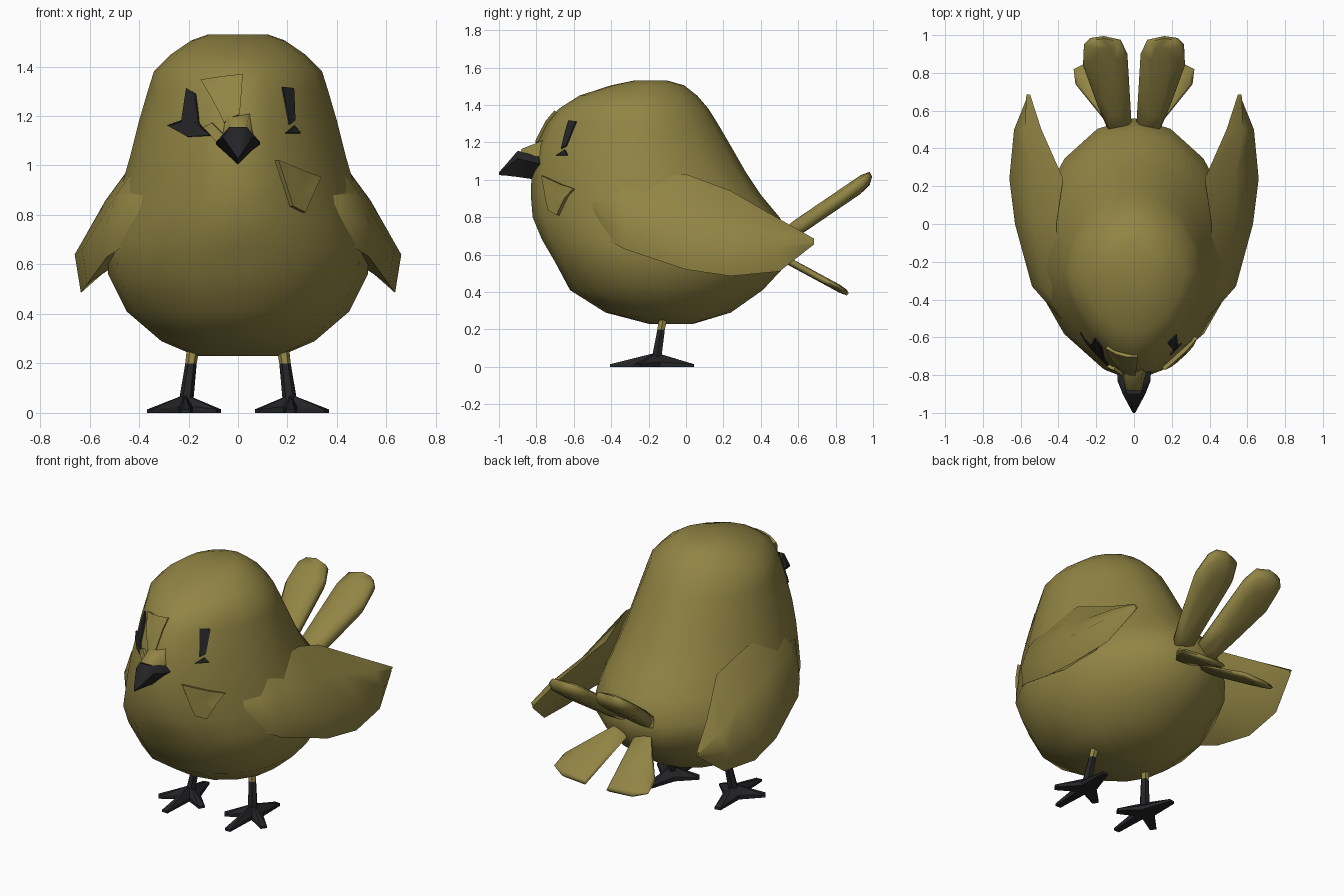
import bpy, bmesh, math
from mathutils import Vector
from mathutils.bvhtree import BVHTree

old = bpy.data.objects.get("Cube")
if old:
    bpy.data.objects.remove(old)


def material(name, color):
    m = bpy.data.materials.new(name)
    m.use_nodes = True
    m.diffuse_color = color
    m.node_tree.nodes["Principled BSDF"].inputs["Base Color"].default_value = color
    return m


olive = material("olive feathers", (0.285, 0.233, 0.058, 1))
black = material("charcoal black", (0.018, 0.018, 0.02, 1))


def finish(name, bm, mat, angle=50):
    bmesh.ops.recalc_face_normals(bm, faces=bm.faces)
    me = bpy.data.meshes.new(name)
    bm.to_mesh(me)
    bm.free()
    ob = bpy.data.objects.new(name, me)
    bpy.context.collection.objects.link(ob)
    me.materials.append(mat)
    bpy.ops.object.select_all(action="DESELECT")
    ob.select_set(True)
    bpy.context.view_layer.objects.active = ob
    bpy.ops.object.shade_smooth_by_angle(angle=math.radians(angle))
    return ob


def loft(name, rings, mat, angle=50):
    """Skin a list of closed rings and cap both ends."""
    bm = bmesh.new()
    rows = [[bm.verts.new(p) for p in r] for r in rings]
    n = len(rows[0])
    for a, b in zip(rows, rows[1:]):
        for i in range(n):
            j = (i + 1) % n
            bm.faces.new((a[i], a[j], b[j], b[i]))
    bm.faces.new(rows[0])
    bm.faces.new(rows[-1])
    bmesh.ops.remove_doubles(bm, verts=bm.verts, dist=0.0005)
    return finish(name, bm, mat, angle)


# Body: height, half width, front y, back y, widest y, front pinch
levels = [
    (0.23, 0.17, -0.20, 0.04, -0.08, 1), (0.29, 0.31, -0.43, 0.24, -0.10, 1),
    (0.41, 0.45, -0.62, 0.41, -0.12, 1), (0.56, 0.525, -0.70, 0.55, -0.12, 1),
    (0.68, 0.53, -0.77, 0.56, -0.14, 1.03), (0.80, 0.50, -0.82, 0.50, -0.18, 1.15),
    (0.92, 0.47, -0.83, 0.40, -0.22, 1.2), (1.04, 0.435, -0.825, 0.32, -0.24, 1.22),
    (1.18, 0.40, -0.80, 0.24, -0.26, 1.28), (1.30, 0.365, -0.745, 0.17, -0.26, 1.25),
    (1.38, 0.34, -0.68, 0.12, -0.26, 1.15), (1.45, 0.27, -0.57, 0.06, -0.26, 1.1),
    (1.505, 0.19, -0.40, -0.01, -0.22, 1), (1.53, 0.12, -0.28, -0.10, -0.19, 1),
]


def body_ring(z, w, front, back, mid, pinch, n=16):
    pts = []
    for i in range(n):
        a = 2 * math.pi * i / n
        c, s = math.cos(a), math.sin(a)
        power = 1.05 if s > 0 else pinch
        reach = (back - mid) if s > 0 else (mid - front)
        pts.append((w * math.copysign(abs(c) ** power, c),
                    mid + reach * math.copysign(abs(s) ** power, s), z))
    return pts


body = loft("body", [body_ring(*l) for l in levels], olive, 80)
surface = BVHTree.FromPolygons([v.co[:] for v in body.data.vertices],
                               [p.vertices[:] for p in body.data.polygons])


def on_body(x, z):
    hit = surface.ray_cast(Vector((x, -3, z)), Vector((0, 1, 0)))
    return hit[0], hit[1]


def plate(name, outline, mat, lift):
    """Thin plate that follows the front of the body."""
    bm = bmesh.new()
    cx = sum(p[0] for p in outline) / len(outline)
    cz = sum(p[1] for p in outline) / len(outline)
    dense = []
    for a, b in zip(outline, outline[1:] + outline[:1]):
        dense += [(a[0] + (b[0] - a[0]) * t / 3, a[1] + (b[1] - a[1]) * t / 3) for t in range(3)]
    top, low = [], []
    for x, z in dense:
        p, nrm = on_body(x, z)
        top.append(bm.verts.new(p + nrm * lift))
        low.append(bm.verts.new(p - nrm * 0.015))
    p, nrm = on_body(cx, cz)
    mid = bm.verts.new(p + nrm * lift)
    for i in range(len(top)):
        j = (i + 1) % len(top)
        bm.faces.new((top[i], top[j], mid))
        bm.faces.new((low[i], low[j], top[j], top[i]))
    return finish(name, bm, mat, 40)


# Eyes, slightly uneven
plate("right_eye", [(-0.205, 1.31), (-0.17, 1.29), (-0.155, 1.17), (-0.11, 1.12),
                    (-0.20, 1.115), (-0.28, 1.16), (-0.225, 1.175)], black, 0.008)
plate("left_eye", [(0.176, 1.315), (0.222, 1.31), (0.227, 1.18), (0.205, 1.165)], black, 0.008)
plate("left_eye_corner", [(0.19, 1.13), (0.225, 1.16), (0.25, 1.13)], black, 0.008)

# Raised feather patches
plate("cheek_patch", [(0.15, 1.02), (0.32, 0.95), (0.26, 0.81), (0.21, 0.835)], olive, 0.02)
plate("forehead_patch", [(-0.14, 1.34), (0.015, 1.36), (0.0, 1.20), (-0.05, 1.17)], olive, 0.018)
plate("face_tuft", [(-0.13, 1.15), (-0.10, 1.17), (-0.05, 1.12), (-0.08, 1.09)], olive, 0.018)

# Beak: half width, top, bottom for each depth
beak_rings = []
for y, w, top, low in [(-0.74, 0.09, 1.11, 1.00), (-0.83, 0.088, 1.135, 1.005),
                       (-0.90, 0.06, 1.155, 1.015), (-0.96, 0.028, 1.085, 1.022),
                       (-1.0, 0.006, 1.04, 1.025)]:
    side = top - (top - low) * 0.3
    beak_rings.append([(0, y, low), (w, y, side), (w * 0.6, y, top),
                       (-w * 0.6, y, top), (-w, y, side)])
loft("beak", beak_rings, black, 55)
loft("beak_bridge", [[(-0.07, -0.74, 1.12), (0.07, -0.74, 1.12), (0.05, -0.74, 1.22), (-0.05, -0.74, 1.22)],
                     [(-0.045, -0.885, 1.13), (0.045, -0.885, 1.13), (0.035, -0.88, 1.165), (-0.035, -0.88, 1.165)]],
     olive, 80)

# Wing sections: y, then top, outer, bottom and inner (x, z)
wing_sections = [
    (-0.50, (0.36, 0.90), (0.39, 0.82), (0.39, 0.72), (0.30, 0.82)),
    (-0.33, (0.41, 1.00), (0.54, 0.74), (0.53, 0.63), (0.38, 0.78)),
    (0.00, (0.41, 1.03), (0.63, 0.66), (0.61, 0.52), (0.40, 0.66)),
    (0.24, (0.375, 0.94), (0.66, 0.64), (0.635, 0.485), (0.46, 0.64)),
    (0.50, (0.49, 0.79), (0.635, 0.64), (0.61, 0.51), (0.55, 0.62)),
    (0.685, (0.55, 0.675), (0.56, 0.665), (0.56, 0.655), (0.55, 0.665)),
]


def wing_ring(s, y, top, outer, low, inner):
    bulge = ((top[0] + outer[0]) / 2 + 0.015, (top[1] + outer[1]) / 2 + 0.015)
    return [(s * x, y, z) for x, z in (top, bulge, outer, low, inner)]


def feather(name, s, outline, start, slope, thick):
    """Padded tail feather lying on a slanted plane."""
    cx = sum(p[0] for p in outline) / len(outline)
    cy = sum(p[1] for p in outline) / len(outline)
    rings = []
    for shrink, lift in ((0.4, -1), (0.88, -0.7), (1, 0), (0.88, 0.7), (0.4, 1)):
        ring = []
        for x, y in outline:
            along = cy + (y - cy) * (shrink + 1) / 2
            ring.append((s * (cx + (x - cx) * shrink), along,
                         start + (along - 0.53) * slope + lift * thick))
        rings.append(ring)
    loft(name, rings, olive, 80)


upper = [(0.01, 0.48), (0.13, 0.48), (0.19, 0.62), (0.27, 0.84), (0.265, 0.95),
         (0.23, 0.985), (0.16, 0.995), (0.07, 0.975), (0.035, 0.90), (0.02, 0.65)]
lower = [(0.01, 0.48), (0.10, 0.48), (0.31, 0.74), (0.32, 0.82), (0.24, 0.86), (0.07, 0.87)]

# Broad toes around the foot centre: inner, front, outer, back
toes = [(-0.135, -0.08), (0.0, -0.245), (0.145, -0.10), (0.03, 0.20)]


def foot(name, s, cx, cy):
    bm = bmesh.new()
    rim = []
    for i, toe in enumerate(toes):
        tip = Vector(toe)
        across = Vector((-tip.y, tip.x)).normalized() * 0.018
        rim += [(*(tip - across), 0.014), (*(tip + across), 0.014)]
        notch = (tip.normalized() + Vector(toes[(i + 1) % len(toes)]).normalized()).normalized() * 0.055
        rim.append((*notch, 0.026))
    top = [bm.verts.new((s * (cx + x), cy + y, z)) for x, y, z in rim]
    low = [bm.verts.new((s * (cx + x), cy + y, 0)) for x, y, z in rim]
    peak = bm.verts.new((s * cx, cy, 0.075))
    for i in range(len(top)):
        j = (i + 1) % len(top)
        bm.faces.new((top[i], top[j], peak))
        bm.faces.new((low[i], low[j], top[j], top[i]))
    bm.faces.new(low)
    finish(name, bm, black, 25)


def leg_ring(s, x, y, z, r):
    return [(s * (x + r * math.cos(i * math.pi / 3)), y + r * math.sin(i * math.pi / 3), z) for i in range(6)]


# Mirrored parts
for side, s in (("left", 1), ("right", -1)):
    loft(side + "_wing", [wing_ring(s, *w) for w in wing_sections], olive, 60)
    feather(side + "_upper_tail_feather", s, upper, 0.70, 0.68, 0.05)
    feather(side + "_lower_tail_feather", s, lower, 0.575, -0.54, 0.022)
    leg = loft(side + "_leg", [leg_ring(s, 0.212, -0.16, 0.03, 0.03), leg_ring(s, 0.19, -0.133, 0.20, 0.023),
                               leg_ring(s, 0.18, -0.12, 0.27, 0.026)], black)
    leg.data.materials.append(olive)
    for p in leg.data.polygons:
        if p.center.z > 0.2:
            p.material_index = 1
    foot(side + "_foot", s, 0.212, -0.16)
